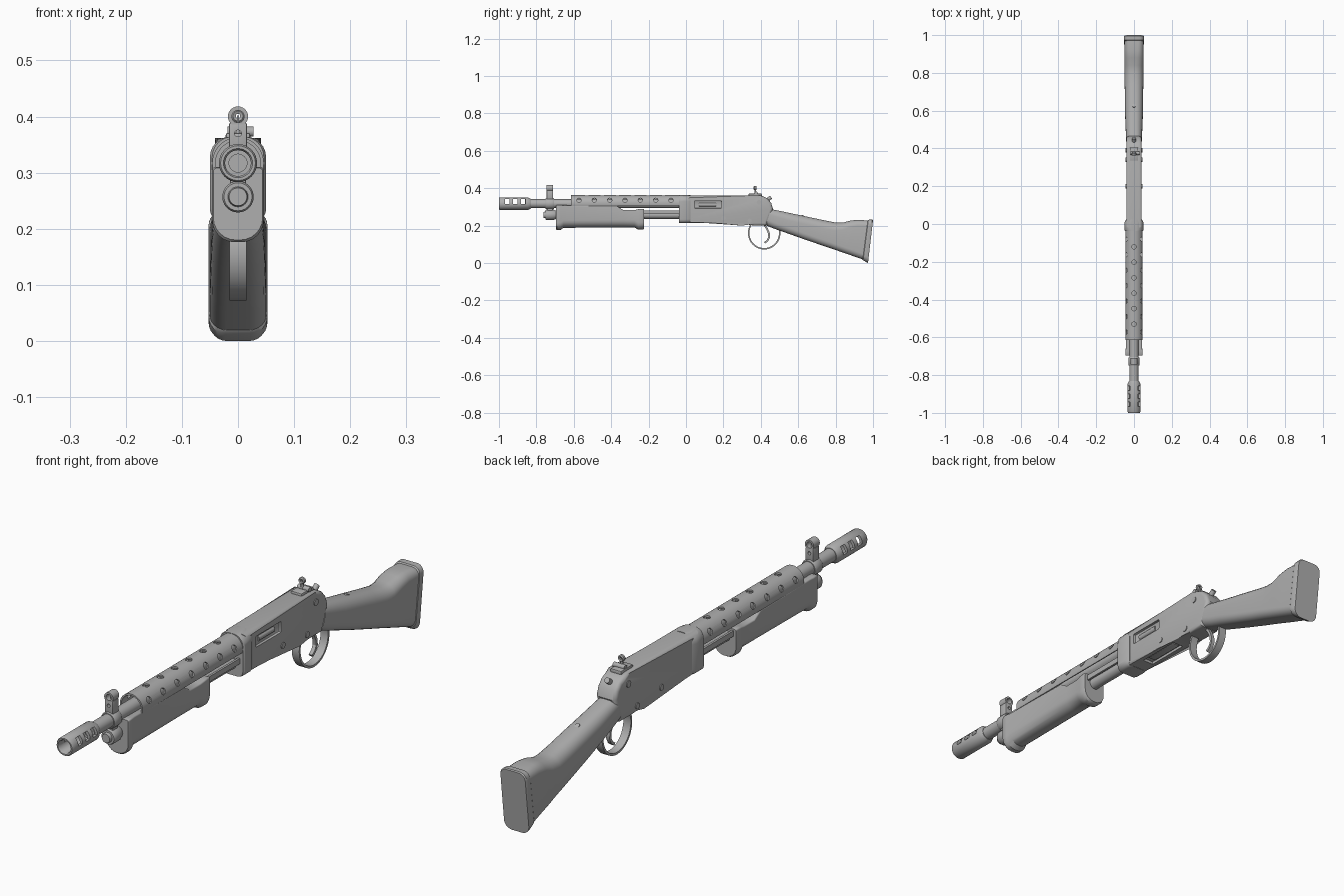
import bpy, bmesh
from math import sin, cos, pi, radians
from mathutils import Vector

cube = bpy.data.objects.get("Cube")
if cube:
    bpy.data.objects.remove(cube, do_unlink=True)

GREY = (0.43, 0.43, 0.43, 1)
steel = bpy.data.materials.new("plain grey")
steel.use_nodes = True
steel.diffuse_color = GREY
shader = next(n for n in steel.node_tree.nodes if n.type == 'BSDF_PRINCIPLED')
shader.inputs["Base Color"].default_value = GREY
shader.inputs["Roughness"].default_value = 0.6


# ---------- helpers ----------
def shade(me):
    for p in me.polygons:
        p.use_smooth = True
    me.set_sharp_from_angle(angle=radians(32))


def finish(bm, name):
    bmesh.ops.recalc_face_normals(bm, faces=bm.faces)
    me = bpy.data.meshes.new(name)
    bm.to_mesh(me)
    bm.free()
    me.materials.append(steel)
    shade(me)
    ob = bpy.data.objects.new(name, me)
    bpy.context.collection.objects.link(ob)
    return ob


def skin(name, rings, closed=False):
    """Bridge equal rings of points; cap the ends unless closed on itself."""
    bm = bmesh.new()
    rows = [[bm.verts.new(p) for p in ring] for ring in rings]
    pairs = list(zip(rows, rows[1:])) + ([(rows[-1], rows[0])] if closed else [])
    for a, b in pairs:
        for i in range(len(a)):
            j = (i + 1) % len(a)
            bm.faces.new((a[i], a[j], b[j], b[i]))
    if not closed:
        bm.faces.new(rows[0])
        bm.faces.new(rows[-1])
    return finish(bm, name)


def lathe(name, profile, z, n=32, closed=False):
    """Revolve (y, radius) pairs about a line along y at height z."""
    rings = [[(r * cos(2 * pi * i / n), y, z + r * sin(2 * pi * i / n)) for i in range(n)]
             for y, r in profile]
    return skin(name, rings, closed)


def rod(name, start, end, r, n=20):
    start, end = Vector(start), Vector(end)
    turn = (end - start).to_track_quat('Z', 'Y')
    disc = [turn @ Vector((r * cos(2 * pi * i / n), r * sin(2 * pi * i / n), 0)) for i in range(n)]
    return skin(name, [[start + d for d in disc], [end + d for d in disc]])


def box(name, lo, hi, bevel=0.0):
    bm = bmesh.new()
    bmesh.ops.create_cube(bm, size=1)
    for v in bm.verts:
        v.co = [(a + b) / 2 + c * (b - a) for a, b, c in zip(lo, hi, v.co)]
    if bevel:
        bmesh.ops.bevel(bm, geom=bm.edges[:], offset=bevel, segments=2, profile=0.5, affect='EDGES')
    return finish(bm, name)


def section(hw, y0, z0, y1, z1, rb, rt, seg=6):
    """Rounded rectangle across x, leaning from (y0, z0) up to (y1, z1)."""
    pts = []
    for sx, z, r, a0 in ((1, z0, rb, -90), (1, z1, rt, 0), (-1, z1, rt, 90), (-1, z0, rb, 180)):
        cz = z + r if z == z0 else z - r
        for i in range(seg + 1):
            a = radians(a0 + 90 * i / seg)
            pz = cz + r * sin(a)
            py = y0 + (y1 - y0) * (pz - z0) / (z1 - z0)
            pts.append((sx * (hw - r) + r * cos(a), py, pz))
    return pts


def plate(name, outline, hw, bevel, seg=4):
    """Side outline in (y, z), widened across x, with rounded rims."""
    bm = bmesh.new()
    left = [bm.verts.new((hw, y, z)) for y, z in outline]
    right = [bm.verts.new((-hw, y, z)) for y, z in outline]
    sides = [bm.faces.new(left), bm.faces.new(right)]
    for i in range(len(left)):
        j = (i + 1) % len(left)
        bm.faces.new((left[i], left[j], right[j], right[i]))
    rims = [e for f in sides for e in f.edges]
    bmesh.ops.bevel(bm, geom=rims, offset=bevel, segments=seg, profile=0.5, affect='EDGES')
    return finish(bm, name)


def strap(name, path, hw, thick):
    """Flat band following a (y, z) path."""
    rings = []
    for i, (y, z) in enumerate(path):
        a, b = path[max(i - 1, 0)], path[min(i + 1, len(path) - 1)]
        n = Vector((0, a[1] - b[1], b[0] - a[0])).normalized() * thick / 2
        c = Vector((0, y, z))
        s = Vector((hw, 0, 0))
        rings.append([c + s + n, c - s + n, c - s - n, c + s - n])
    return skin(name, rings)


def cut(ob, cutters):
    """Subtract the cutters, keep the result, drop the cutters."""
    for c in cutters:
        c.hide_render = True
        m = ob.modifiers.new("cut", 'BOOLEAN')
        m.object, m.solver = c, 'EXACT'
    dg = bpy.context.evaluated_depsgraph_get()
    me = bpy.data.meshes.new_from_object(ob.evaluated_get(dg))
    ob.modifiers.clear()
    ob.data = me
    shade(me)
    for c in cutters:
        bpy.data.objects.remove(c, do_unlink=True)


BORE, TUBE = 0.317, 0.257

# ---------- barrel and muzzle ----------
lathe("barrel", [(-0.86, 0.016), (-0.86, 0.024), (0.0, 0.024), (0.0, 0.016)], BORE, closed=True)
brake = lathe("muzzle_brake", [(-0.995, 0.023), (-1, 0.026), (-1, 0.031), (-0.995, 0.034),
                               (-0.845, 0.034), (-0.83, 0.026), (-0.83, 0.02), (-0.84, 0.023)],
              BORE, closed=True)
cut(brake, [box("slot", (-0.1, y - 0.012, 0.316), (0.1, y + 0.012, 0.343))
            for y in (-0.955, -0.912, -0.87)])

# ---------- perforated heat shield ----------
arc = [radians(-15 + 210 * i / 32) for i in range(33)]
rim = [(0.046 * cos(a), 0.046 * sin(a)) for a in arc] + [(0.04 * cos(a), 0.04 * sin(a)) for a in reversed(arc)]
shield = skin("heat_shield", [[(x, y, BORE + z) for x, z in rim] for y in (-0.615, -0.03)])
holes = []
for angle, first, count in ((25, -0.572, 7), (90, -0.53, 6), (155, -0.572, 7)):
    d = Vector((cos(radians(angle)), 0, sin(radians(angle))))
    for k in range(count):
        c = Vector((0, first + 0.082 * k, BORE))
        holes.append(rod("hole", c + d * 0.03, c + d * 0.06, 0.012, 16))
cut(shield, holes)

# ---------- magazine tube, cap and slide bars ----------
lathe("magazine_tube", [(-0.75, 0.021), (0.0, 0.021)], TUBE)
lathe("magazine_cap", [(-0.762, 0.012), (-0.762, 0.016), (-0.75, 0.018), (-0.75, 0.025),
                       (-0.745, 0.028), (-0.71, 0.028), (-0.695, 0.022)], TUBE, 24)
for side, s in (("left", 1), ("right", -1)):
    box(side + "_slide_bar", (s * 0.03 - 0.004, -0.3, 0.262), (s * 0.03 + 0.004, 0.0, 0.282))

# ---------- sliding fore-end ----------
shape = [(-0.695, 0.044, 0.18, 0.308), (-0.69, 0.046, 0.176, 0.31), (-0.672, 0.046, 0.176, 0.31),
         (-0.655, 0.043, 0.188, 0.309), (-0.37, 0.043, 0.19, 0.305), (-0.335, 0.043, 0.19, 0.283),
         (-0.275, 0.043, 0.19, 0.283), (-0.255, 0.046, 0.178, 0.288), (-0.232, 0.046, 0.178, 0.29),
         (-0.225, 0.044, 0.182, 0.288)]
skin("fore_end", [section(hw, y, z0, y, z1, 0.04, 0.006) for y, hw, z0, z1 in shape])

# ---------- front sight ----------
lathe("sight_band", [(-0.75, 0.027), (-0.745, 0.03), (-0.71, 0.03), (-0.705, 0.027)], BORE)
box("band_link", (-0.014, -0.742, 0.25), (0.014, -0.712, 0.31), 0.003)
sight_post = box("front_sight_post", (-0.016, -0.745, 0.335), (0.016, -0.71, 0.389), 0.003)
cut(sight_post, [rod("hole", (0, -0.8, 0.37), (0, -0.7, 0.37), 0.006)])
lathe("front_sight_ring", [(-0.745, 0.011), (-0.745, 0.018), (-0.71, 0.018), (-0.71, 0.011)],
      0.4, 24, True)
box("front_sight_blade", (-0.002, -0.732, 0.385), (0.002, -0.722, 0.402))

# ---------- receiver ----------
collar = [(-0.038, 0.046), (-0.032, 0.05), (0.008, 0.05), (0.025, 0.042)]
skin("receiver_collar", [section(hw, y, 0.213, y, 0.364, 0.022, 0.036) for y, hw in collar])
outline = [(-0.02, 0.362), (0.385, 0.362), (0.41, 0.358), (0.435, 0.345), (0.455, 0.322),
           (0.465, 0.29), (0.43, 0.2), (0.36, 0.2), (0.3, 0.214), (-0.02, 0.214)]
receiver = plate("receiver", outline, 0.041, 0.014)
cut(receiver, [box("port", (0.031, 0.045, 0.292), (0.1, 0.19, 0.332), 0.004),
               box("gate", (-0.022, 0.08, 0.1), (0.022, 0.25, 0.224))])
rod("bolt", (0.026, 0.07, 0.312), (0.026, 0.16, 0.312), 0.011)
box("loading_gate", (-0.016, 0.1, 0.218), (0.016, 0.24, 0.228), 0.003)
for i, (y, z, r) in enumerate(((0.2, 0.24, 0.011), (0.34, 0.226, 0.011), (0.39, 0.325, 0.012))):
    rod("receiver_pin_%d" % (i + 1), (-0.044, y, z), (0.044, y, z), r)
rod("safety_button", (0, 0.425, 0.33), (0, 0.455, 0.352), 0.01)

# ---------- rear sight ----------
box("rear_sight_base", (-0.022, 0.335, 0.355), (0.022, 0.405, 0.371), 0.004)
rod("rear_sight_pivot", (-0.019, 0.375, 0.373), (0.028, 0.375, 0.373), 0.009)
rod("rear_sight_stem", (0, 0.37, 0.36), (0, 0.37, 0.392), 0.005)
lathe("rear_sight_eye", [(0.364, 0.004), (0.362, 0.009), (0.366, 0.012), (0.374, 0.012),
                         (0.378, 0.009), (0.376, 0.004)], 0.401, 20, True)

# ---------- trigger and guard ----------
bow = [radians(150 + 240 * i / 32) for i in range(33)]
strap("trigger_guard", [(0.418 + 0.083 * cos(a), 0.16 + 0.084 * sin(a)) for a in bow], 0.015, 0.008)
strap("trigger", [(0.415, 0.21), (0.432, 0.185), (0.443, 0.16), (0.445, 0.138), (0.436, 0.12), (0.42, 0.108)],
      0.007, 0.01)

# ---------- stock and butt plate ----------
grip = [(0.425, 0.202, 0.455, 0.288, 0.041, 0.03), (0.47, 0.184, 0.5, 0.279, 0.043, 0.034),
        (0.53, 0.163, 0.57, 0.264, 0.046, 0.038), (0.62, 0.131, 0.65, 0.247, 0.048, 0.04),
        (0.71, 0.1, 0.74, 0.228, 0.049, 0.042), (0.77, 0.08, 0.8, 0.216, 0.05, 0.042),
        (0.81, 0.066, 0.84, 0.216, 0.05, 0.04), (0.85, 0.052, 0.88, 0.227, 0.051, 0.036),
        (0.885, 0.04, 0.92, 0.231, 0.051, 0.032), (0.945, 0.019, 0.972, 0.227, 0.051, 0.028)]
skin("stock", [section(hw, y0, z0, y1, z1, 0.03, rt) for y0, z0, y1, z1, hw, rt in grip])
butt = [(0.943, 0.019, 0.97, 0.226, 0.049), (0.947, 0.014, 0.975, 0.231, 0.0525),
        (0.968, 0.003, 0.996, 0.232, 0.0525), (0.973, 0.0, 1.0, 0.229, 0.05)]
skin("butt_plate", [section(hw, y0, z0, y1, z1, 0.03, 0.026) for y0, z0, y1, z1, hw in butt])
rod("tang_screw", (0, 0.62, 0.24), (0, 0.627, 0.254), 0.009)
